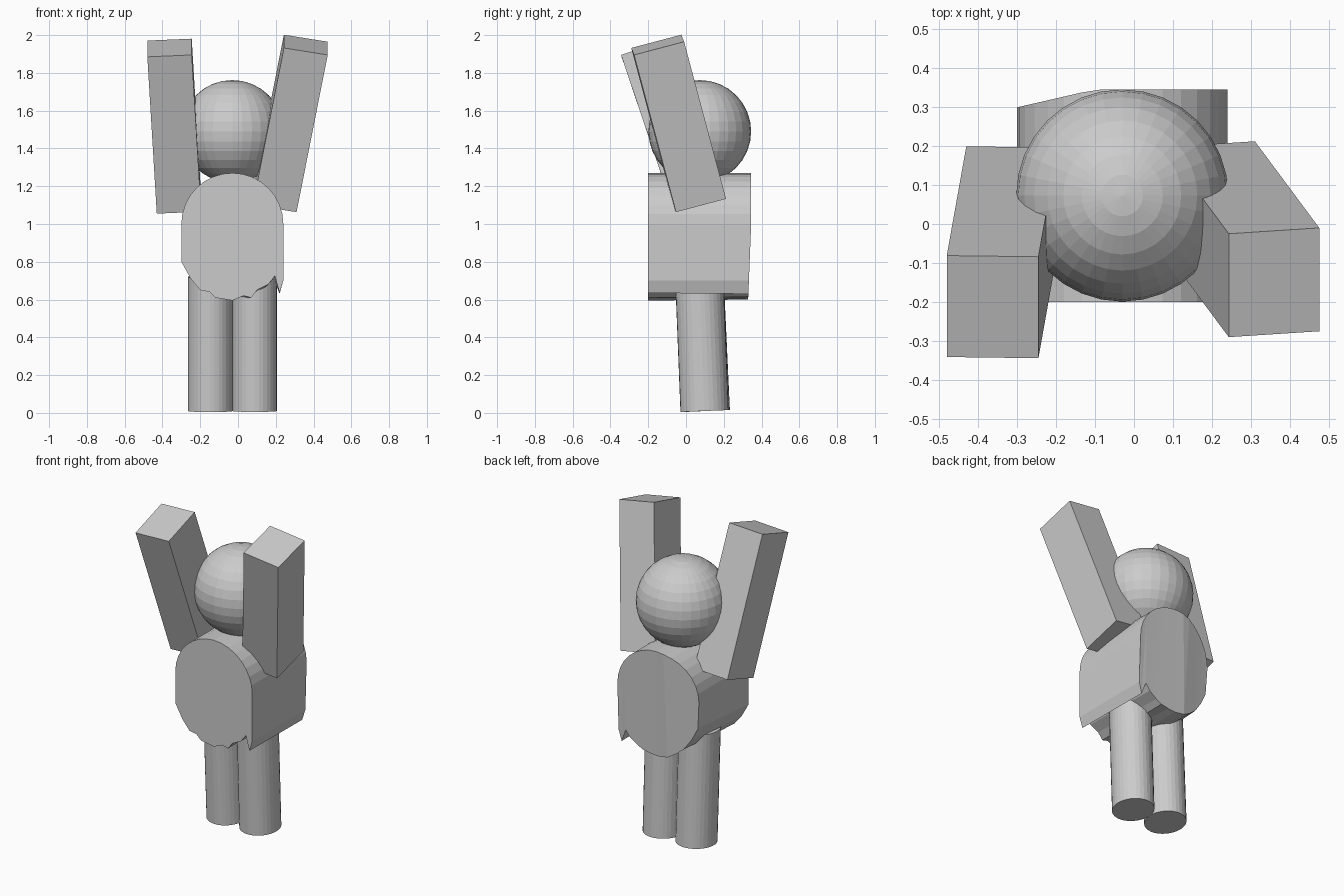
import bpy, bmesh
from math import sin, cos, pi
from mathutils import Matrix, Vector

cube = bpy.data.objects.get("Cube")
if cube:
    bpy.data.objects.remove(cube, do_unlink=True)

GREY = (0.6, 0.6, 0.6, 1)
grey = bpy.data.materials.new("plain_grey")
grey.use_nodes = True
grey.diffuse_color = GREY
grey.node_tree.nodes["Principled BSDF"].inputs["Base Color"].default_value = GREY


def finish(name, bm):
    bmesh.ops.recalc_face_normals(bm, faces=bm.faces)
    mesh = bpy.data.meshes.new(name)
    bm.to_mesh(mesh)
    bm.free()
    mesh.materials.append(grey)
    obj = bpy.data.objects.new(name, mesh)
    bpy.context.scene.collection.objects.link(obj)
    return obj


def arm(name, corner, across, back, down):
    """Box spanned by three edges from its top front corner."""
    edges = [Vector(v) for v in (across, back, down)]
    centre = Vector(corner) + sum(edges, Vector()) / 2
    mat = Matrix(edges).transposed().to_4x4()
    mat.translation = centre
    bm = bmesh.new()
    bmesh.ops.create_cube(bm, size=1, matrix=mat)
    finish(name, bm)


def leg(name, x, y_foot, y_hip):
    """Slightly tilted cylinder from the floor into the body."""
    foot, hip = Vector((x, y_foot, 0.01)), Vector((x, y_hip, 0.72))
    axis = hip - foot
    turn = Vector((0, 0, 1)).rotation_difference(axis).to_matrix().to_4x4()
    mat = Matrix.Translation((foot + hip) / 2) @ turn @ Matrix.Diagonal((1, 1.08, 1, 1))
    bm = bmesh.new()
    bmesh.ops.create_cone(bm, cap_ends=True, segments=32, radius1=0.118,
                          radius2=0.118, depth=axis.length, matrix=mat)
    finish(name, bm)


# Head
bm = bmesh.new()
bmesh.ops.create_uvsphere(bm, u_segments=32, v_segments=16, radius=0.272,
                          matrix=Matrix.Translation((-0.03, 0.073, 1.49)))
finish("head", bm)

# Body: round top, torn lower edge, lofted from front to back
arc = [(-0.03 - 0.27 * cos(pi * i / 16), 1.0 + 0.27 * sin(pi * i / 16)) for i in range(17)]
front_hem = [(0.24, 0.70), (0.22, 0.635), (0.195, 0.725), (0.16, 0.68), (0.10, 0.65),
             (0.07, 0.61), (0.03, 0.62), (-0.03, 0.595), (-0.12, 0.61), (-0.15, 0.64),
             (-0.20, 0.65), (-0.25, 0.71), (-0.30, 0.80)]
back_hem = [(0.24, 0.70), (0.22, 0.63), (0.19, 0.71), (0.16, 0.67), (0.11, 0.635),
            (0.07, 0.615), (0.02, 0.605), (-0.03, 0.60), (-0.10, 0.61), (-0.15, 0.64),
            (-0.20, 0.68), (-0.25, 0.75), (-0.29, 0.83)]


def back_y(x, z):
    return 0.345 - 0.23 * max(0, -0.1 - x) - 0.04 * max(0, 1.0 - z)


bm = bmesh.new()
front = [bm.verts.new((x, -0.2, z)) for x, z in arc + front_hem]
back = [bm.verts.new((x, back_y(x, z), z)) for x, z in arc + back_hem]
count = len(front)
for i in range(count):
    j = (i + 1) % count
    bm.faces.new((front[i], front[j], back[j], back[i]))
caps = [bm.faces.new(front), bm.faces.new(back)]
bmesh.ops.triangulate(bm, faces=caps)
finish("body", bm)

# Raised arms
arm("left_arm", (0.243, -0.29, 1.932), (0.232, 0.015, -0.037),
    (0, 0.265, 0.07), (-0.165, 0.222, -0.832))
arm("right_arm", (-0.48, -0.341, 1.885), (0.235, -0.003, 0.01),
    (0, 0.26, 0.086), (0.05, 0.28, -0.83))

# Legs
leg("left_leg", 0.088, 0.098, 0.070)
leg("right_leg", -0.147, 0.105, 0.072)
